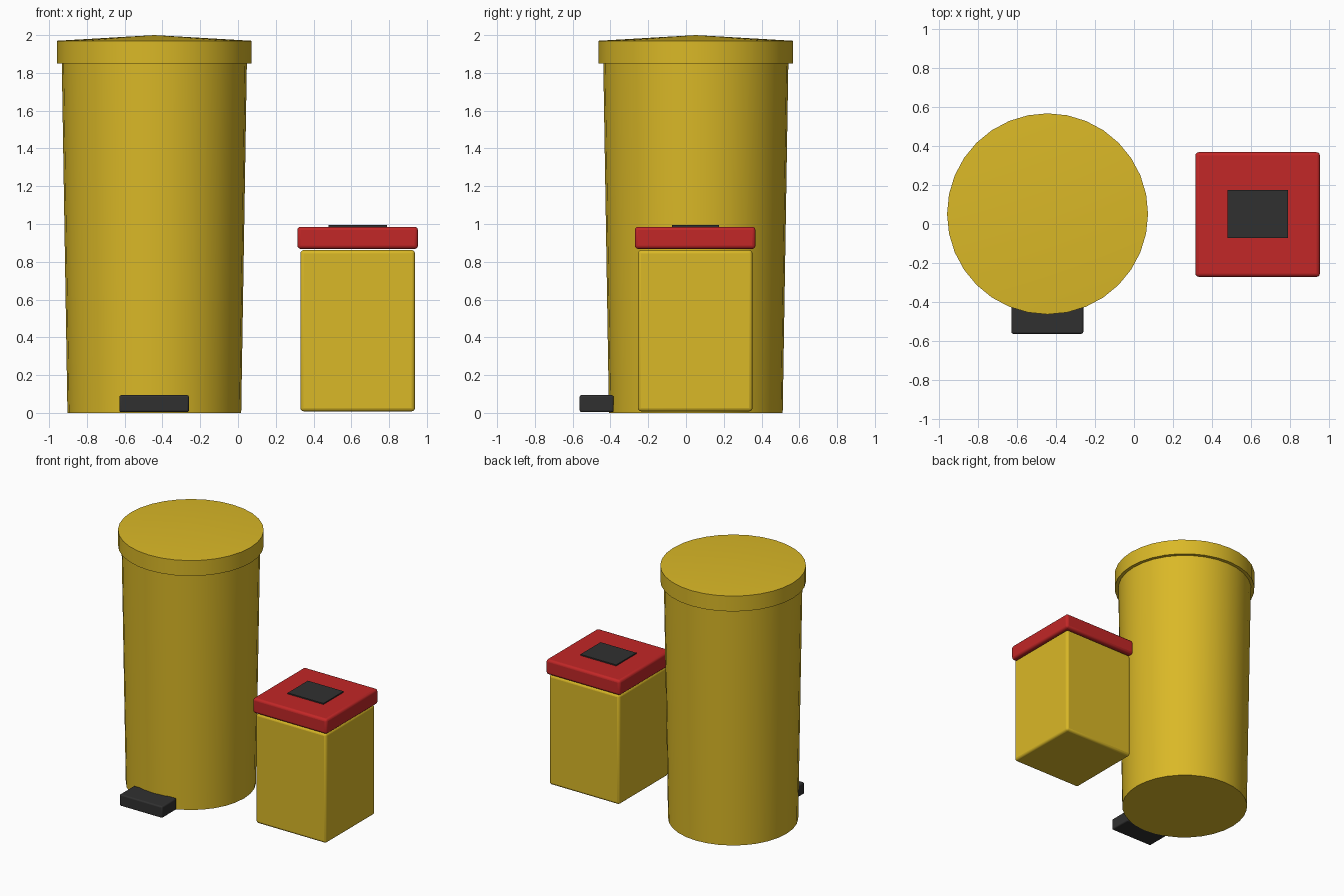
import bpy
import math

cube = bpy.data.objects.get("Cube")
if cube:
    bpy.data.objects.remove(cube, do_unlink=True)


def material(name, rgb):
    mat = bpy.data.materials.new(name)
    mat.use_nodes = True
    colour = (*rgb, 1.0)
    mat.diffuse_color = colour
    mat.node_tree.nodes["Principled BSDF"].inputs["Base Color"].default_value = colour
    return mat


yellow = material("yellow plastic", (0.70, 0.48, 0.02))
red = material("red plastic", (0.54, 0.02, 0.02))
dark = material("dark grey plastic", (0.03, 0.03, 0.03))


def finish(obj, name, mat):
    obj.name = name
    obj.data.materials.append(mat)
    bpy.ops.object.shade_smooth_by_angle(angle=math.radians(30))
    return obj


def frustum(name, mat, centre, r_low, r_high, z_low, z_high):
    """Round part standing between two heights."""
    bpy.ops.mesh.primitive_cone_add(
        vertices=32, radius1=r_low, radius2=r_high, depth=z_high - z_low,
        location=(*centre, (z_low + z_high) / 2))
    return finish(bpy.context.object, name, mat)


def box(name, mat, low, high, bevel=0.0):
    """Box between two corners, with optional rounded edges."""
    bpy.ops.mesh.primitive_cube_add(
        size=1, location=[(a + b) / 2 for a, b in zip(low, high)])
    obj = bpy.context.object
    obj.scale = [b - a for a, b in zip(low, high)]
    bpy.ops.object.transform_apply(location=False, rotation=False, scale=True)
    if bevel:
        mod = obj.modifiers.new("rounded edges", 'BEVEL')
        mod.width = bevel
        mod.segments = 3
    return finish(obj, name, mat)


# Tall round pedal bin
bin_centre = (-0.443, 0.052)
frustum("round_bin_body", yellow, bin_centre, 0.46, 0.49, 0.0, 1.86)
frustum("round_bin_lid_rim", yellow, bin_centre, 0.515, 0.515, 1.85, 1.97)
frustum("round_bin_lid_top", yellow, bin_centre, 0.515, 0.0, 1.97, 2.0)
box("foot_pedal", dark, (-0.628, -0.563, 0.004), (-0.26, -0.383, 0.094), 0.01)

# Small square bin with overhanging lid and flap
box("square_bin_body", yellow, (0.33, -0.255, 0.008), (0.937, 0.352, 0.862), 0.018)
box("square_bin_lid", red, (0.314, -0.271, 0.868), (0.953, 0.368, 0.985), 0.018)
box("square_bin_flap", dark, (0.48, -0.073, 0.985), (0.788, 0.175, 0.994))
